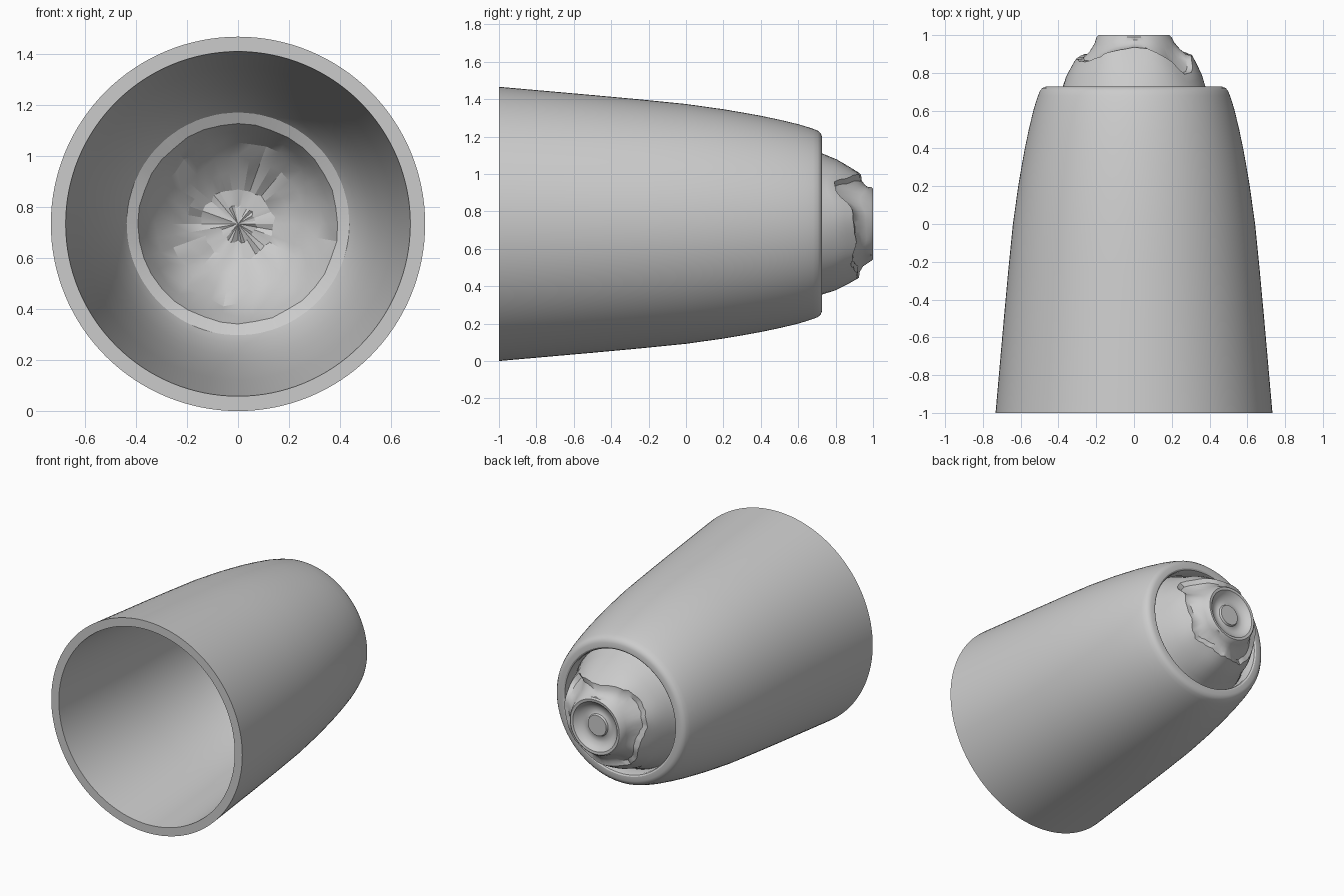
import bpy, bmesh, math, random
from math import sin, cos, pi

if "Cube" in bpy.data.objects:
    bpy.data.objects.remove(bpy.data.objects["Cube"])

random.seed(4)
CZ = 0.733  # height of the long axis


def ring_mesh(name, rings, closed=False, tip=None, angle=30):
    """Skin a list of rings (each a list of (x, y, z)) into an object."""
    bm = bmesh.new()
    vs = [[bm.verts.new(p) for p in r] for r in rings]
    n = len(rings[0])
    pairs = list(zip(vs, vs[1:])) + ([(vs[-1], vs[0])] if closed else [])
    for a, b in pairs:
        for i in range(n):
            j = (i + 1) % n
            bm.faces.new((a[i], a[j], b[j], b[i]))
    if tip is not None:
        t = bm.verts.new((0, tip, CZ))
        for i in range(n):
            bm.faces.new((vs[-1][i], vs[-1][(i + 1) % n], t))
    bmesh.ops.recalc_face_normals(bm, faces=bm.faces[:])
    me = bpy.data.meshes.new(name)
    bm.to_mesh(me)
    bm.free()
    ob = bpy.data.objects.new(name, me)
    bpy.context.collection.objects.link(ob)
    bpy.context.view_layer.objects.active = ob
    ob.select_set(True)
    bpy.ops.object.shade_smooth_by_angle(angle=math.radians(angle))
    ob.select_set(False)
    return ob


def polar(r, y, a):
    return (r * cos(a), y, CZ + r * sin(a))


def interp(table, x):
    """Smoothly blended lookup in sorted (x, value) pairs."""
    for (x0, v0), (x1, v1) in zip(table, table[1:]):
        if x <= x1:
            t = max(0, (x - x0) / (x1 - x0))
            return v0 + (v1 - v0) * t
    return table[-1][1]


# Tapered shell: (radius, y) outside, rolled back rim, then inside
outer = [(0.733, -1), (0.711, -0.75), (0.689, -0.5), (0.666, -0.25), (0.641, 0),
         (0.613, 0.2), (0.596, 0.3), (0.578, 0.4), (0.557, 0.5), (0.533, 0.6),
         (0.518, 0.65), (0.508, 0.68), (0.498, 0.705), (0.485, 0.72), (0.465, 0.728)]
rim = [(0.435, 0.728), (0.425, 0.722), (0.42, 0.71), (0.42, 0.63)]
inner = [(0.435, 0.61), (0.465, 0.55), (0.49, 0.48), (0.515, 0.4), (0.55, 0.22),
         (0.585, 0), (0.61, -0.25), (0.632, -0.5), (0.654, -0.75), (0.675, -1)]
N = 128
ring_mesh("tapered_shell",
          [[polar(r, y, 2 * pi * i / N) for i in range(N)] for r, y in outer + rim + inner],
          closed=True)

# Craggy nose: a dome whose broken lip wanders in y around the axis
lip = [(0, 0.90), (18, 0.89), (28, 0.80), (40, 0.79), (52, 0.87), (68, 0.92), (95, 0.935),
       (120, 0.90), (138, 0.86), (175, 0.87), (205, 0.90), (235, 0.87), (262, 0.92),
       (290, 0.915), (315, 0.88), (335, 0.91), (360, 0.90)]
dome = [(0.62, 0.422), (0.66, 0.405), (0.72, 0.38), (0.78, 0.362),
        (0.85, 0.325), (0.90, 0.295), (0.94, 0.27)]
M = 72
jit = [random.uniform(-1, 1) for _ in range(M)]


def nose_column(i):
    a = 2 * pi * i / M
    yl = interp(lip, 360 * i / M) + 0.006 * jit[i]
    bump = 0.007 * sin(3 * a + 1) + 0.005 * sin(7 * a)
    col = [(interp(dome, y), y) for y in (0.62, 0.66, 0.72)]
    for t in (0.4, 0.75, 1):
        y = 0.72 + (yl - 0.72) * t
        col.append((interp(dome, y) + bump * t, y))
    # step inward above the lip, then the upper cone
    r = col[-1][0]
    r1 = max(0.235, r - 0.035) + 0.4 * bump
    col.append((r1, yl + 0.004))
    for t in (0.35, 0.7):
        col.append((r1 + (0.2 - r1) * t - 0.012 * sin(pi * t) + 0.004 * sin(5 * a + 4 * t),
                    yl + (0.99 - yl) * t))
    # end ring and dished face with a central button
    col += [(0.198, 0.99), (0.188, 1.0), (0.17, 0.998), (0.15, 0.975), (0.12, 0.957),
            (0.09, 0.955), (0.076, 0.962), (0.07, 0.975)]
    return [polar(r, y, a) for r, y in col]


cols = [nose_column(i) for i in range(M)]
ring_mesh("craggy_nose", [list(r) for r in zip(*cols)], tip=0.975, angle=35)


# Rough inside face of the nose
def lining_ring(r, y, amp):
    return [polar(r + random.uniform(-amp, amp), y + random.uniform(-amp, amp), 2 * pi * i / 36)
            for i in range(36)]


lining = [(0.437, 0.608, 0), (0.39, 0.63, 0.003), (0.36, 0.70, 0.008), (0.32, 0.77, 0.01),
          (0.26, 0.83, 0.01), (0.20, 0.88, 0.01), (0.14, 0.915, 0.008), (0.07, 0.925, 0.008)]
ring_mesh("nose_lining", [lining_ring(*p) for p in lining], tip=0.91, angle=20)
